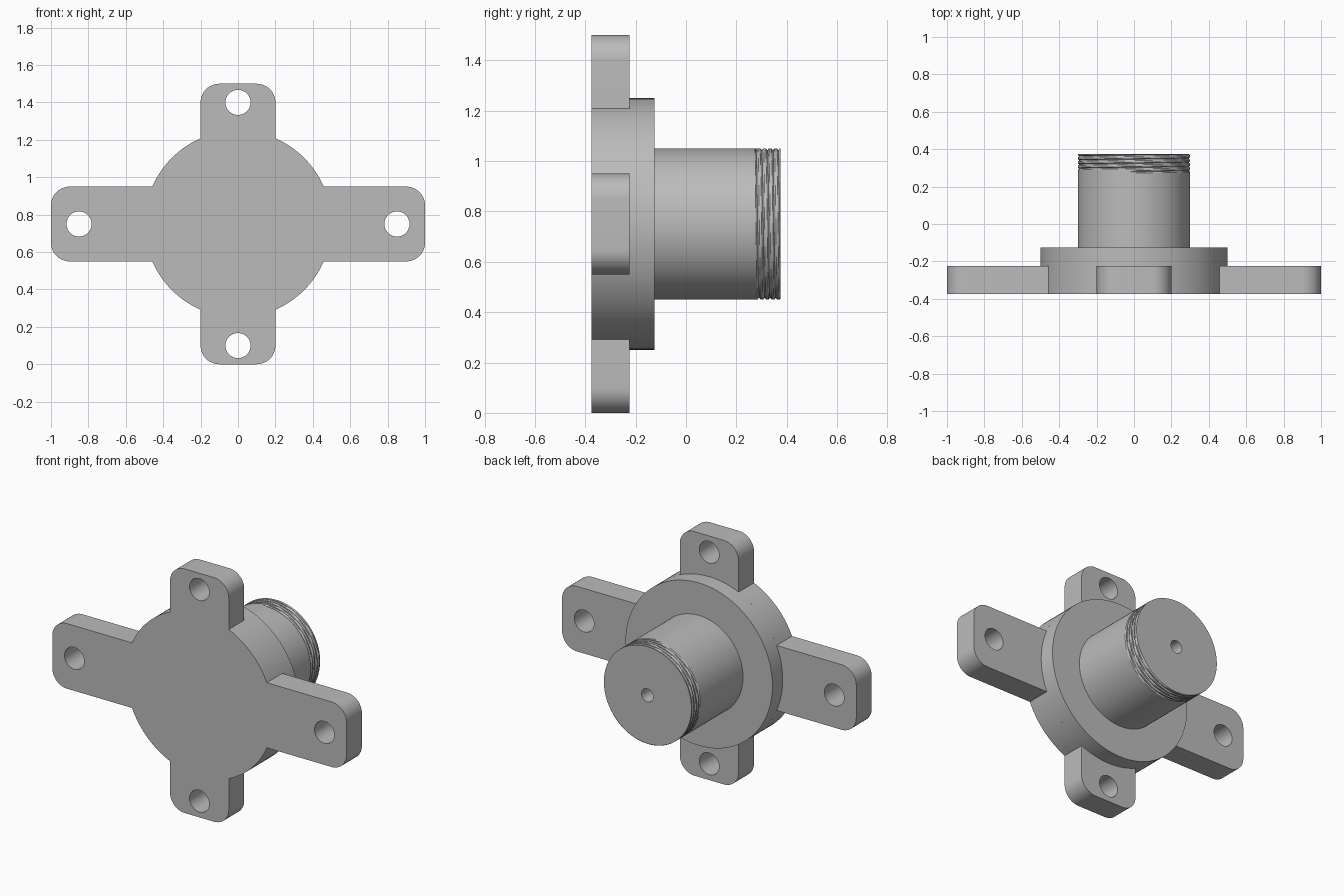
import bpy
import bmesh
from math import sin, cos, pi, asin, radians
from mathutils import Matrix, Vector

cube = bpy.data.objects.get("Cube")
if cube:
    bpy.data.objects.remove(cube, do_unlink=True)

AXIS_Z = 0.75                  # height of the shared axis
FRONT, PLATE_BACK, FLANGE_BACK, TIP = -0.375, -0.225, -0.125, 0.375
FLANGE_R, SHAFT_R, ARM_HALF, CORNER = 0.5, 0.3, 0.2, 0.1
ARMS = (1.0, 0.75, 1.0, 0.75)  # reach to +x, top, -x, bottom
SIDES = 96

metal = bpy.data.materials.new("grey metal")
metal.use_nodes = True
GREY = (0.5, 0.5, 0.5, 1)
metal.diffuse_color = GREY
metal.node_tree.nodes["Principled BSDF"].inputs["Base Color"].default_value = GREY


def finish(bm, name):
    bmesh.ops.recalc_face_normals(bm, faces=bm.faces)
    mesh = bpy.data.meshes.new(name)
    bm.to_mesh(mesh)
    bm.free()
    mesh.materials.append(metal)
    obj = bpy.data.objects.new(name, mesh)
    obj.location.z = AXIS_Z
    bpy.context.collection.objects.link(obj)
    bpy.ops.object.select_all(action="DESELECT")
    obj.select_set(True)
    bpy.context.view_layer.objects.active = obj
    bpy.ops.object.shade_smooth_by_angle(angle=radians(30))
    return obj


def arc(cx, cy, r, start, end, steps):
    angles = [start + (end - start) * i / steps for i in range(steps + 1)]
    return [Vector((cx + r * cos(a), cy + r * sin(a))) for a in angles]


def lathe(name, rings):
    """Skin rings of (y, radius function of angle) around the y axis."""
    bm = bmesh.new()
    angles = [2 * pi * i / SIDES for i in range(SIDES)]
    loops = [[bm.verts.new((r(a) * sin(a), y, r(a) * cos(a))) for a in angles]
             for y, r in rings]
    for low, high in zip(loops, loops[1:]):
        for i in range(SIDES):
            j = (i + 1) % SIDES
            bm.faces.new((low[i], low[j], high[j], high[i]))
    bm.faces.new(loops[0])
    bm.faces.new(loops[-1])
    return finish(bm, name)


def ring(y, radius):
    return y, lambda a: radius


# Mounting plate: four rounded arms joined by arcs of the round centre
outline = []
meet = asin(ARM_HALF / FLANGE_R)
for k, reach in enumerate(ARMS):
    turn = Matrix.Rotation(k * pi / 2, 2)
    c = ARM_HALF - CORNER
    points = arc(reach - CORNER, -c, CORNER, -pi / 2, 0, 12)
    points += arc(reach - CORNER, c, CORNER, 0, pi / 2, 12)
    points += arc(0, 0, FLANGE_R, meet, pi / 2 - meet, 16)
    outline += [turn @ p for p in points]

loops = [outline]
for k, reach in enumerate((0.85, 0.65, 0.85, 0.65)):
    loops.append(arc(reach * cos(k * pi / 2), reach * sin(k * pi / 2),
                     0.067, 0, 2 * pi, 40)[:-1])

bm = bmesh.new()
edges = []
for loop in loops:
    verts = [bm.verts.new((p.x, FRONT, p.y)) for p in loop]
    edges += [bm.edges.new((v, verts[i - 1])) for i, v in enumerate(verts)]
bmesh.ops.triangle_fill(bm, edges=edges, use_beauty=True)
grown = bmesh.ops.extrude_face_region(bm, geom=bm.faces[:], use_keep_orig=True)
moved = [g for g in grown["geom"] if isinstance(g, bmesh.types.BMVert)]
bmesh.ops.translate(bm, verts=moved, vec=(0, PLATE_BACK - FRONT, 0))
finish(bm, "mounting_plate")

# Round flange behind the plate
lathe("flange", [ring(PLATE_BACK, FLANGE_R), ring(FLANGE_BACK, FLANGE_R)])

# Shaft with a fine helical thread and a blind centre hole in its end
THREAD_START, PITCH, DEPTH, ROWS = 0.268, 0.022, 0.007, 60


def threaded(y):
    def radius(a):
        phase = (y - THREAD_START) / PITCH - a / (2 * pi)
        if phase < 0:
            return SHAFT_R
        off = abs(phase % 1 - 0.5)
        return SHAFT_R - DEPTH * max(0, 1 - off / 0.28)
    return y, radius


rings = [ring(FLANGE_BACK, SHAFT_R)]
rings += [threaded(THREAD_START + (TIP - THREAD_START) * i / ROWS)
          for i in range(ROWS + 1)]
rings += [ring(TIP, 0.04), ring(TIP - 0.2, 0.04)]
lathe("threaded_shaft", rings)
